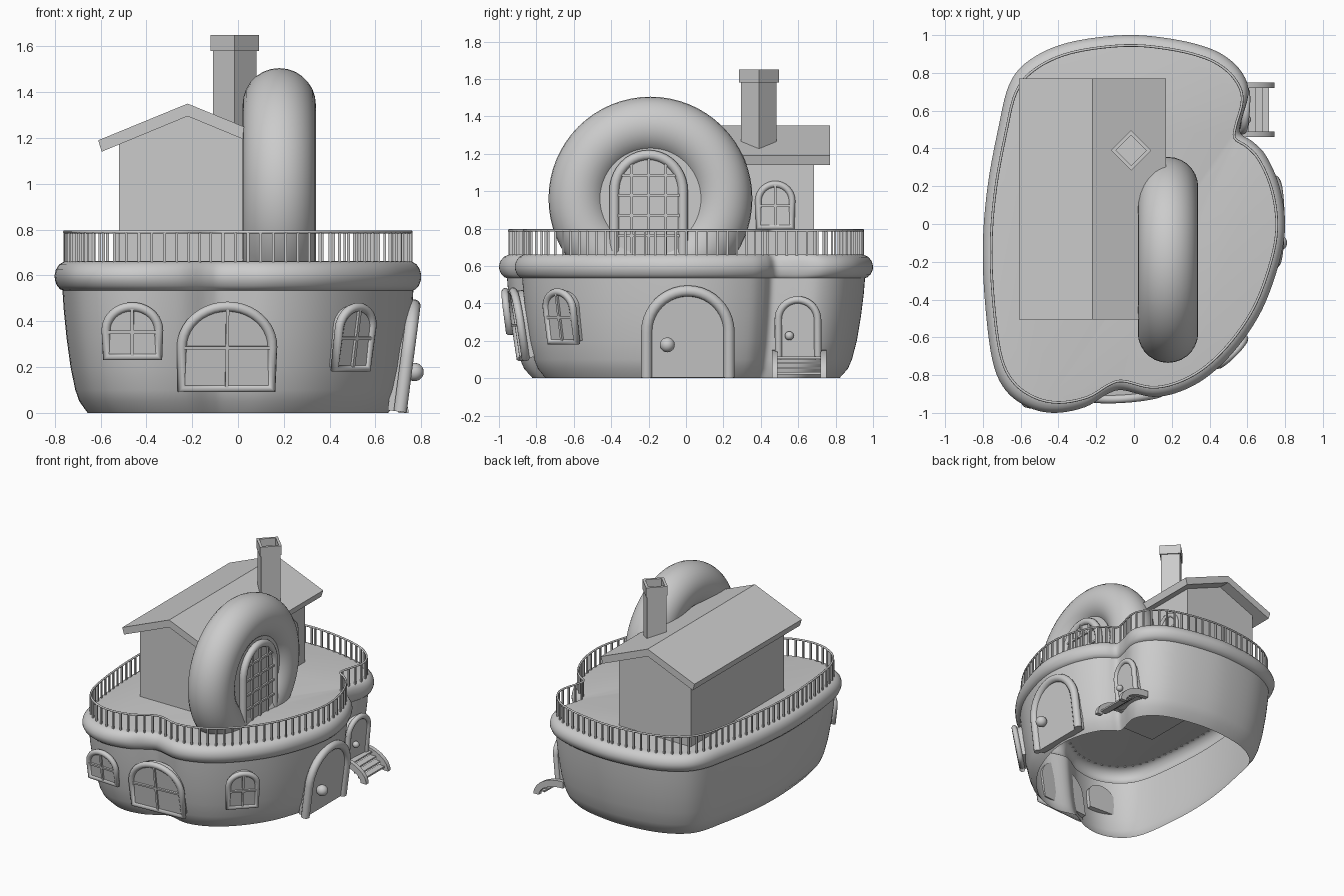
import bpy, bmesh, math
from mathutils import Matrix, Vector

if "Cube" in bpy.data.objects:
    bpy.data.objects.remove(bpy.data.objects["Cube"])

def finish(name, bm, smooth=None, mat=None):
    if mat: bm.transform(mat)
    bmesh.ops.recalc_face_normals(bm, faces=bm.faces)
    me = bpy.data.meshes.new(name)
    bm.to_mesh(me); bm.free()
    ob = bpy.data.objects.new(name, me)
    bpy.context.collection.objects.link(ob)
    if smooth:
        bpy.ops.object.select_all(action='DESELECT')
        ob.select_set(True)
        bpy.context.view_layer.objects.active = ob
        bpy.ops.object.shade_smooth_by_angle(angle=math.radians(smooth))
    return ob

def add_box(bm, lo, hi):
    lo, hi = Vector(lo), Vector(hi)
    m = Matrix.Translation((lo + hi) / 2) @ Matrix.Diagonal((*(hi - lo), 1))
    bmesh.ops.create_cube(bm, size=1, matrix=m)

def prism(bm, pts, offset):
    """Closed outline of 3D points extruded along offset."""
    f = bm.faces.new([bm.verts.new(p) for p in pts])
    r = bmesh.ops.extrude_face_region(bm, geom=[f], use_keep_orig=True)
    vs = [g for g in r['geom'] if isinstance(g, bmesh.types.BMVert)]
    bmesh.ops.translate(bm, verts=vs, vec=offset)

def tube(name, pts, r, cyclic, mat=None):
    cu = bpy.data.curves.new(name, 'CURVE')
    cu.dimensions, cu.bevel_depth, cu.bevel_resolution = '3D', r, 3
    cu.use_fill_caps = True
    sp = cu.splines.new('POLY')
    sp.points.add(len(pts) - 1)
    for p, q in zip(sp.points, pts): p.co = (*q, 1)
    sp.use_cyclic_u = cyclic
    sp.use_smooth = True
    ob = bpy.data.objects.new(name, cu)
    bpy.context.collection.objects.link(ob)
    if mat: ob.matrix_world = mat
    return ob

def cut_below(bm, z):
    bmesh.ops.bisect_plane(bm, geom=bm.verts[:] + bm.edges[:] + bm.faces[:],
                           plane_co=(0, 0, z), plane_no=(0, 0, 1), clear_inner=True)

# Plan outline of the hull, smoothed through a few points
PLAN = [(-.05, 1), (-.35, .96), (-.55, .87), (-.66, .74), (-.72, .5), (-.775, .2), (-.8, -.1),
        (-.79, -.4), (-.75, -.72), (-.68, -.88), (-.56, -.97), (-.42, -1), (-.26, -.97),
        (-.14, -.9), (-.06, -.88), (.1, -.915), (.25, -.885), (.4, -.8), (.55, -.65),
        (.68, -.45), (.77, -.2), (.8, 0), (.77, .2), (.7, .36), (.63, .435), (.565, .48),
        (.57, .55), (.605, .68), (.59, .77), (.52, .86), (.4, .93), (.2, .98)]

def smooth_loop(pts, n):
    out, k = [], len(pts)
    for i in range(k):
        a, b, c, d = (Vector(pts[(i + j) % k]) for j in (-1, 0, 1, 2))
        for s in range(n):
            t = s / n
            out.append(.5 * (2 * b + (c - a) * t + (2 * a - 5 * b + 4 * c - d) * t * t
                             + (3 * b - a - 3 * c + d) * t ** 3))
    return out

plan = smooth_loop(PLAN, 5)

# Hull, rim and deck, open underneath
PROFILE = [(.82, 0), (.865, .05), (.887, .1), (.913, .2), (.935, .33), (.95, .45), (.957, .535),
           (.97, .54), (.987, .555), (.998, .58), (1, .6), (.993, .625), (.975, .648), (.95, .66), (.935, .662)]
bm = bmesh.new()
rings = [[bm.verts.new((p.x * s, p.y * s, z)) for p in plan] for s, z in PROFILE]
n = len(plan)
for a, b in zip(rings, rings[1:]):
    for i in range(n):
        bm.faces.new((a[i], a[(i + 1) % n], b[(i + 1) % n], b[i]))
bm.faces.new(rings[-1])
finish("hull_and_deck", bm, 40)

# Railing: top rail and evenly spaced bars
rail = [p * .945 for p in plan]
tube("top_rail", [(p.x, p.y, .79) for p in rail], .007, True)
bm = bmesh.new()
gap, run = .056, 0
for a, b in zip(rail, rail[1:] + rail[:1]):
    d = (b - a).length
    while run < d:
        p = a.lerp(b, run / d)
        add_box(bm, (p.x - .006, p.y - .006, .655), (p.x + .006, p.y + .006, .788))
        run += gap
    run -= d
finish("railing_bars", bm)

def arch_unit(name, base, angle, lean, width, height, t, rise=.9, sill=True, bars=(1, 1), knob=None, depth=.06):
    """Arched window or door: local x across, y up, z outward."""
    a = math.radians(angle)
    u = Vector((-math.sin(a), math.cos(a), 0))
    v = Vector((math.cos(a) * lean, math.sin(a) * lean, 1)).normalized()
    m = Matrix((u, v, u.cross(v))).transposed().to_4x4()
    m.translation = base
    hw, top = width / 2 - t, height - t
    r = hw * rise
    low = t if sill else 0
    pts = [(-hw, low, 0)]
    pts += [(-hw * math.cos(math.pi * i / 20), top - r + r * math.sin(math.pi * i / 20), 0) for i in range(21)]
    pts += [(hw, low, 0)]
    tube(name + "_frame", pts, t, sill, m)
    bm = bmesh.new()
    prism(bm, [(x, y, .005) for x, y, _ in pts], (0, 0, -depth))
    finish(name + "_panel", bm, None, m)
    if bars:
        bm = bmesh.new()
        w = .007
        for i in range(bars[0]):
            x = -hw + 2 * hw * (i + 1) / (bars[0] + 1)
            add_box(bm, (x - w, low, 0), (x + w, top - r + r * math.sqrt(1 - (x / hw) ** 2), .018))
        for i in range(bars[1]):
            y = low + (top - low) * (i + 1) / (bars[1] + 1)
            h = hw * math.sqrt(1 - (max(0, y - top + r) / r) ** 2)
            add_box(bm, (-h, y - w, 0), (h, y + w, .018))
        finish(name + "_bars", bm, None, m)
    if knob:
        bm = bmesh.new()
        bmesh.ops.create_uvsphere(bm, u_segments=20, v_segments=12, radius=knob[2],
                                  matrix=Matrix.Translation((knob[0], knob[1], knob[2])))
        finish(name + "_knob", bm, 60, m)

# Windows and doors of the hull
arch_unit("left_window", (-.46, -.935, .225), -93, .13, .27, .26, .02)
arch_unit("bay_window", (-.05, -.868, .085), -86, .15, .44, .405, .022)
arch_unit("right_window", (.49, -.652, .175), -45, .17, .24, .31, .02)
arch_unit("main_door", (.708, .01, .005), 0, .13, .5, .495, .03, 1, False, None, (-.11, .18, .04))
arch_unit("side_door", (.562, .6, .1), -4, .1, .25, .34, .02, 1, False, None, (-.045, .13, .024))

# Windows of the upper house
arch_unit("round_window", (.312, -.2, .655), 0, 0, .42, .565, .027, 1.05, False, (3, 4))
arch_unit("small_window", (.085, .477, .79), 0, 0, .215, .265, .018, 1)

# Steps with curved sides
bm = bmesh.new()
for y in (.46, .72):
    arc = [(.5 + .245 * math.cos(math.pi * i / 20), y, .15 * math.sin(math.pi * i / 20)) for i in range(11)]
    inner = [(.5 + .2 * math.cos(math.pi * i / 20), y, .1 * math.sin(math.pi * i / 20)) for i in range(10, -1, -1)]
    prism(bm, arc + inner, (0, .03, 0))
for i in range(4):
    x = .715 - .035 * i
    add_box(bm, (x - .05, .48, .02 + .028 * i), (x, .73, .032 + .028 * i))
finish("steps", bm, 30)

# House walls and gable roof
def gable(name, half, z_edge, z_ridge, bottom, y0, y1):
    pts = [(-.22 - half, y0, z_edge), (-.22, y0, z_ridge), (-.22 + half, y0, z_edge)] + bottom(half, y0)
    bm = bmesh.new()
    prism(bm, pts, (0, y1 - y0, 0))
    finish(name, bm)

gable("house_walls", .3, 1.19, 1.31, lambda h, y: [(-.22 + h, y, .65), (-.22 - h, y, .65)], -.42, .685)
gable("roof", .39, 1.19, 1.35,
      lambda h, y: [(-.22 + h - .015, y, 1.14), (-.22, y, 1.295), (-.22 - h + .015, y, 1.14)], -.505, .77)

# Chimney turned by 45 degrees, with a hollow cap
bm = bmesh.new()
levels = [(.095, 1.18), (.095, 1.58), (.106, 1.58), (.106, 1.65), (.08, 1.65), (.08, 1.56)]
rings = [[bm.verts.new((-.015 + r * math.cos(k * math.pi / 2), .39 + r * math.sin(k * math.pi / 2), z))
          for k in range(4)] for r, z in levels]
for a, b in zip(rings, rings[1:]):
    for i in range(4):
        bm.faces.new((a[i], a[(i + 1) % 4], b[(i + 1) % 4], b[i]))
bm.faces.new(rings[-1])
finish("chimney", bm)

# Big ring around the round window, cut off at the deck
bm = bmesh.new()
C, R, r = Vector((.18, -.19, .96)), .385, .16
N, M = 64, 28
ring = [[bm.verts.new(C + Vector((r * math.cos(2 * math.pi * j / M),
                                  (R + r * math.sin(2 * math.pi * j / M)) * math.cos(2 * math.pi * i / N),
                                  (R + r * math.sin(2 * math.pi * j / M)) * math.sin(2 * math.pi * i / N))))
         for j in range(M)] for i in range(N)]
for i in range(N):
    for j in range(M):
        a, b = ring[i], ring[(i + 1) % N]
        bm.faces.new((a[j], b[j], b[(j + 1) % M], a[(j + 1) % M]))
cut_below(bm, .655)
finish("ring", bm, 60)

# Wall filling the ring
bm = bmesh.new()
bmesh.ops.create_cone(bm, cap_ends=True, segments=48, radius1=.33, radius2=.33, depth=.2,
                      matrix=Matrix.Translation((.19, -.19, .96)) @ Matrix.Rotation(math.pi / 2, 4, 'Y'))
cut_below(bm, .655)
finish("ring_wall", bm, 40)
